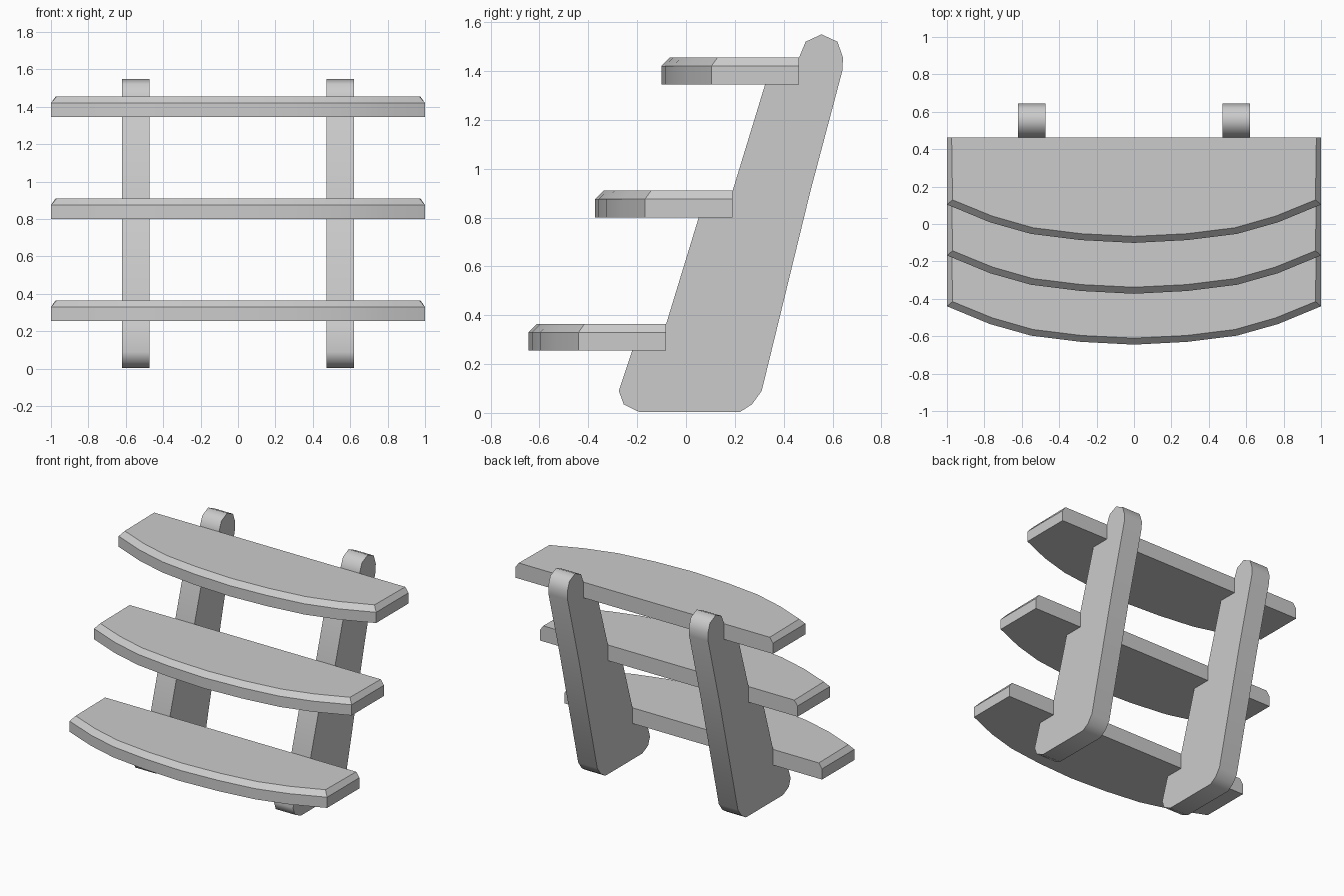
import bpy, bmesh, math

if "Cube" in bpy.data.objects:
    bpy.data.objects.remove(bpy.data.objects["Cube"])


def loft(name, rings, angle):
    # Skin a closed solid through a stack of matching outlines
    bm = bmesh.new()
    loops = [[bm.verts.new(p) for p in ring] for ring in rings]
    n = len(loops[0])
    for a, b in zip(loops, loops[1:]):
        for i in range(n):
            j = (i + 1) % n
            bm.faces.new((a[i], a[j], b[j], b[i]))
    bm.faces.new(loops[0][::-1])
    bm.faces.new(loops[-1])
    bmesh.ops.recalc_face_normals(bm, faces=bm.faces[:])
    mesh = bpy.data.meshes.new(name)
    bm.to_mesh(mesh)
    bm.free()
    obj = bpy.data.objects.new(name, mesh)
    bpy.context.collection.objects.link(obj)
    bpy.ops.object.select_all(action='DESELECT')
    obj.select_set(True)
    bpy.context.view_layer.objects.active = obj
    bpy.ops.object.shade_smooth_by_angle(angle=math.radians(angle))
    return obj


def mirrored(half):
    # Half outline runs from the centre front to the back corner
    return half + [(-x, y) for x, y in reversed(half) if x > 0]


RISE, RUN = 0.545, 0.272

# Treads: bowed front, chamfered top edge on front and ends
outer = mirrored([(0, -0.645), (0.285, -0.63), (0.55, -0.597), (0.77, -0.535),
                  (1, -0.44), (1, -0.081)])
inner = mirrored([(0, -0.61), (0.28, -0.596), (0.54, -0.564), (0.757, -0.502),
                  (0.97, -0.415), (0.975, -0.081)])
for i in range(3):
    rings = [[(x, y + i * RUN, z + i * RISE) for x, y in outline]
             for outline, z in ((outer, 0.255), (outer, 0.33), (inner, 0.365))]
    loft(f"tread_{i + 1}", rings, 30)

# Stringers: raked side supports with a notch behind each tread
profile = [(-0.19, 0.003), (-0.255, 0.035), (-0.275, 0.09)]
for i in range(3):
    dy, dz = i * RUN, i * RISE
    profile += [(-0.22 + dy, 0.255 + dz), (-0.081 + dy, 0.255 + dz),
                (-0.081 + dy, 0.365 + dz)]
profile += [(0.49, 1.52), (0.555, 1.55), (0.62, 1.52), (0.643, 1.455),
            (0.64, 1.40), (0.51, 0.91), (0.31, 0.09), (0.27, 0.035),
            (0.22, 0.003)]
for side, cx in (("left", -0.546), ("right", 0.546)):
    rings = [[(cx + dx, y, z) for y, z in profile] for dx in (-0.074, 0.074)]
    loft(f"stringer_{side}", rings, 50)
